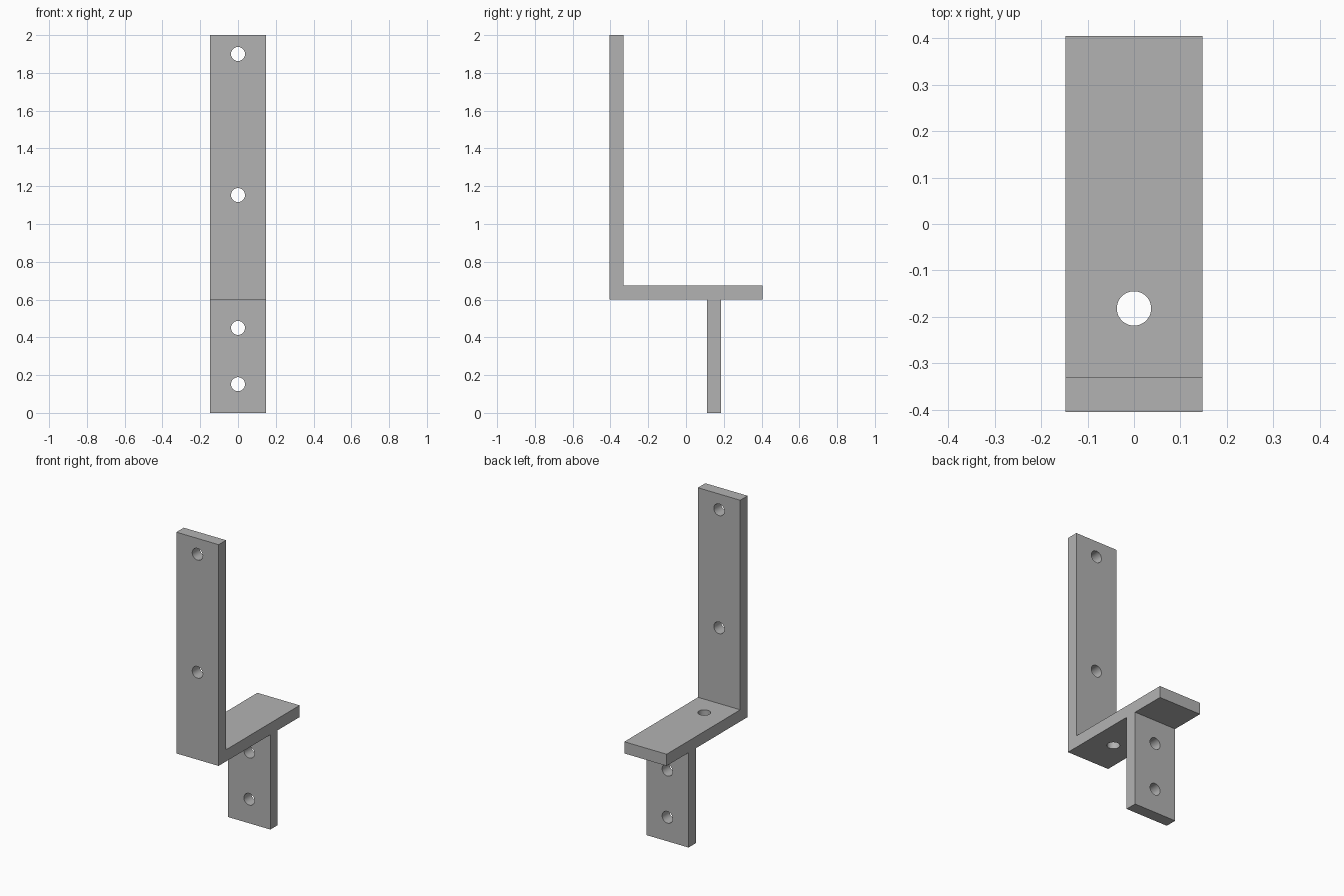
import bpy
import bmesh
from math import pi
from mathutils import Matrix

cube = bpy.data.objects.get("Cube")
if cube:
    bpy.data.objects.remove(cube, do_unlink=True)

HALF_W = 0.148     # half the strap width
DEPTH = 0.405      # half the overall depth
T = 0.074          # plate thickness
SHELF_Z = 0.6      # underside of the shelf
LEG_Y = 0.112      # front face of the lower leg
HOLE_R = 0.037

steel = bpy.data.materials.new("plain_grey_steel")
steel.use_nodes = True
grey = (0.45, 0.45, 0.45, 1)
steel.diffuse_color = grey
steel.node_tree.nodes["Principled BSDF"].inputs["Base Color"].default_value = grey


def new_object(name, bm):
    bmesh.ops.recalc_face_normals(bm, faces=bm.faces)
    mesh = bpy.data.meshes.new(name)
    bm.to_mesh(mesh)
    bm.free()
    mesh.materials.append(steel)
    obj = bpy.data.objects.new(name, mesh)
    bpy.context.collection.objects.link(obj)
    return obj


# Bracket: side profile (y, z) of upright, shelf and lower leg, extruded across x
top = SHELF_Z + T
profile = [(-DEPTH, SHELF_Z), (LEG_Y, SHELF_Z), (LEG_Y, 0), (LEG_Y + T, 0),
           (LEG_Y + T, SHELF_Z), (DEPTH, SHELF_Z), (DEPTH, top),
           (T - DEPTH, top), (T - DEPTH, 2), (-DEPTH, 2)]
bm = bmesh.new()
side = bm.faces.new([bm.verts.new((-HALF_W, y, z)) for y, z in profile])
sweep = bmesh.ops.extrude_face_region(bm, geom=[side], use_keep_orig=True)
moved = [v for v in sweep["geom"] if isinstance(v, bmesh.types.BMVert)]
bmesh.ops.translate(bm, vec=(2 * HALF_W, 0, 0), verts=moved)
bracket = new_object("bracket", bm)

# Bolt holes: upright and leg drilled along y, shelf drilled along z
along_y = Matrix.Rotation(pi / 2, 4, "X")
upright_y, leg_y = T / 2 - DEPTH, LEG_Y + T / 2
holes = [((0, upright_y, 1.9), along_y), ((0, upright_y, 1.153), along_y),
         ((0, leg_y, 0.45), along_y), ((0, leg_y, 0.152), along_y),
         ((0, -0.182, SHELF_Z + T / 2), Matrix())]
bm = bmesh.new()
for centre, turn in holes:
    bmesh.ops.create_cone(bm, cap_ends=True, segments=48, radius1=HOLE_R,
                          radius2=HOLE_R, depth=2 * T,
                          matrix=Matrix.Translation(centre) @ turn)
drill = new_object("hole_cutter", bm)
drill.hide_render = True

cut = bracket.modifiers.new("bolt_holes", "BOOLEAN")
cut.operation = "DIFFERENCE"
cut.solver = "EXACT"
cut.object = drill
bpy.context.view_layer.objects.active = bracket
bracket.select_set(True)
bpy.ops.object.modifier_apply(modifier=cut.name)
bpy.data.objects.remove(drill, do_unlink=True)

# Smooth hole walls, sharp plate edges
bpy.ops.object.select_all(action="DESELECT")
bracket.select_set(True)
bpy.ops.object.shade_smooth_by_angle(angle=pi / 6)
